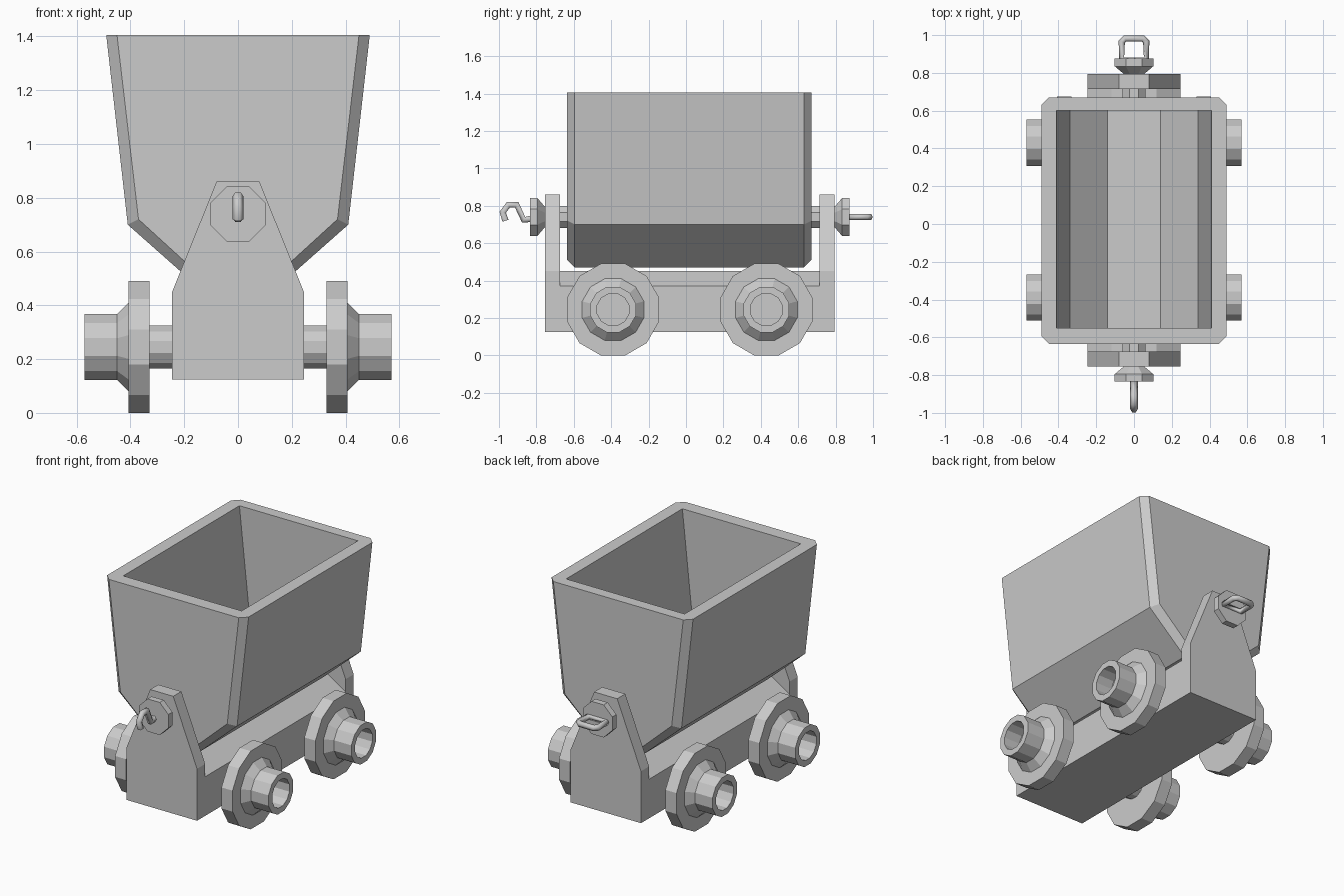
import bpy, bmesh, math

if "Cube" in bpy.data.objects:
    bpy.data.objects.remove(bpy.data.objects["Cube"])


def finish(name, bm):
    bmesh.ops.recalc_face_normals(bm, faces=bm.faces)
    me = bpy.data.meshes.new(name)
    bm.to_mesh(me)
    bm.free()
    ob = bpy.data.objects.new(name, me)
    bpy.context.collection.objects.link(ob)
    return ob


def loft(name, rings):
    """Skin a list of point rings and cap both ends."""
    bm = bmesh.new()
    vs = [[bm.verts.new(p) for p in r] for r in rings]
    n = len(vs[0])
    for a, b in zip(vs, vs[1:]):
        for i in range(n):
            j = (i + 1) % n
            bm.faces.new((a[i], a[j], b[j], b[i]))
    bm.faces.new(vs[0])
    bm.faces.new(vs[-1])
    return finish(name, bm)


def section(half, y):
    """Symmetric x-z outline at depth y, from its right half."""
    return [(x, y, z) for x, z in half] + [(-x, y, z) for x, z in reversed(half)]


def lathe(name, profile, n, axis, c, sign):
    """Revolve (distance, flat-radius) pairs about the x or y axis."""
    rings = []
    for d, r in profile:
        r /= math.cos(math.pi / n)
        ring = []
        for i in range(n):
            t = 2 * math.pi * (i + 0.5) / n
            u, w = r * math.cos(t), c[2] + r * math.sin(t)
            if axis == 'x':
                ring.append((c[0] + sign * d, c[1] + u, w))
            else:
                ring.append((c[0] + u, c[1] + sign * d, w))
        rings.append(ring)
    return loft(name, rings)


def rod(name, pts, radius, cyclic=False):
    cu = bpy.data.curves.new(name, 'CURVE')
    cu.dimensions = '3D'
    cu.bevel_depth = radius
    cu.bevel_resolution = 1
    cu.use_fill_caps = True
    sp = cu.splines.new('POLY')
    sp.points.add(len(pts) - 1)
    for p, q in zip(sp.points, pts):
        p.co = (*q, 1)
    sp.use_cyclic_u = cyclic
    ob = bpy.data.objects.new(name, cu)
    bpy.context.collection.objects.link(ob)


# Tub: chamfered outer shell with the cavity cut out
full = [(0.15, 0.47), (0.41, 0.70), (0.49, 1.405)]
inset = [(0.14, 0.51), (0.37, 0.72), (0.45, 1.405)]
tub = loft("tub", [section(inset, -0.635), section(full, -0.595),
                   section(full, 0.63), section(inset, 0.67)])
hollow = [(0.14, 0.55), (0.34, 0.73), (0.431, 1.605)]
cutter = loft("tub_cutter", [section(hollow, -0.55), section(hollow, 0.60)])
cutter.hide_render = True
cutter.hide_viewport = True
cut = tub.modifiers.new("cavity", 'BOOLEAN')
cut.operation = 'DIFFERENCE'
cut.solver = 'EXACT'
cut.object = cutter

# Chassis beam and end plates
beam = [(0.245, 0.125), (0.245, 0.37), (0.12, 0.45)]
loft("chassis_beam", [section(beam, -0.68), section(beam, 0.72)])
plate = [(0.245, 0.125), (0.245, 0.45), (0.08, 0.86)]
for name, y in (("front_plate", -0.755), ("back_plate", 0.715)):
    loft(name, [section(plate, y), section(plate, y + 0.08)])

# Pivots and octagonal coupling bosses
for name, y, s in (("front", -0.755, -1), ("back", 0.795, 1)):
    c = (0, y, 0.74)
    lathe(name + "_pivot", [(-0.14, 0.06), (-0.06, 0.06)], 8, 'y', c, s)
    lathe(name + "_boss", [(-0.01, 0.055), (0, 0.055), (0.04, 0.102),
                           (0.08, 0.102)], 8, 'y', c, s)

# Coupling hook and loop
hook = [(-0.83, 0.73), (-0.868, 0.725), (-0.905, 0.805), (-0.95, 0.805),
        (-0.98, 0.765), (-0.965, 0.72)]
rod("coupling_hook", [(0, y, z) for y, z in hook], 0.02)
side = [(0.065, 0.87), (0.065, 0.965), (0.048, 0.982)]
rod("coupling_loop", [(x, y, 0.74) for x, y in side]
    + [(-x, y, 0.74) for x, y in reversed(side)], 0.018, True)

# Axles and flanged wheels with hollow hubs
wheel = [(0.33, 0.07), (0.33, 0.245), (0.407, 0.245), (0.407, 0.165),
         (0.45, 0.122), (0.57, 0.122), (0.57, 0.085), (0.46, 0.085)]
for name, y in (("front", -0.39), ("back", 0.43)):
    c = (0, y, 0.245)
    lathe(name + "_axle", [(-0.335, 0.08), (0.335, 0.08)], 12, 'x', c, 1)
    for side_name, s in (("left", -1), ("right", 1)):
        lathe(f"{name}_{side_name}_wheel", wheel, 12, 'x', c, s)
